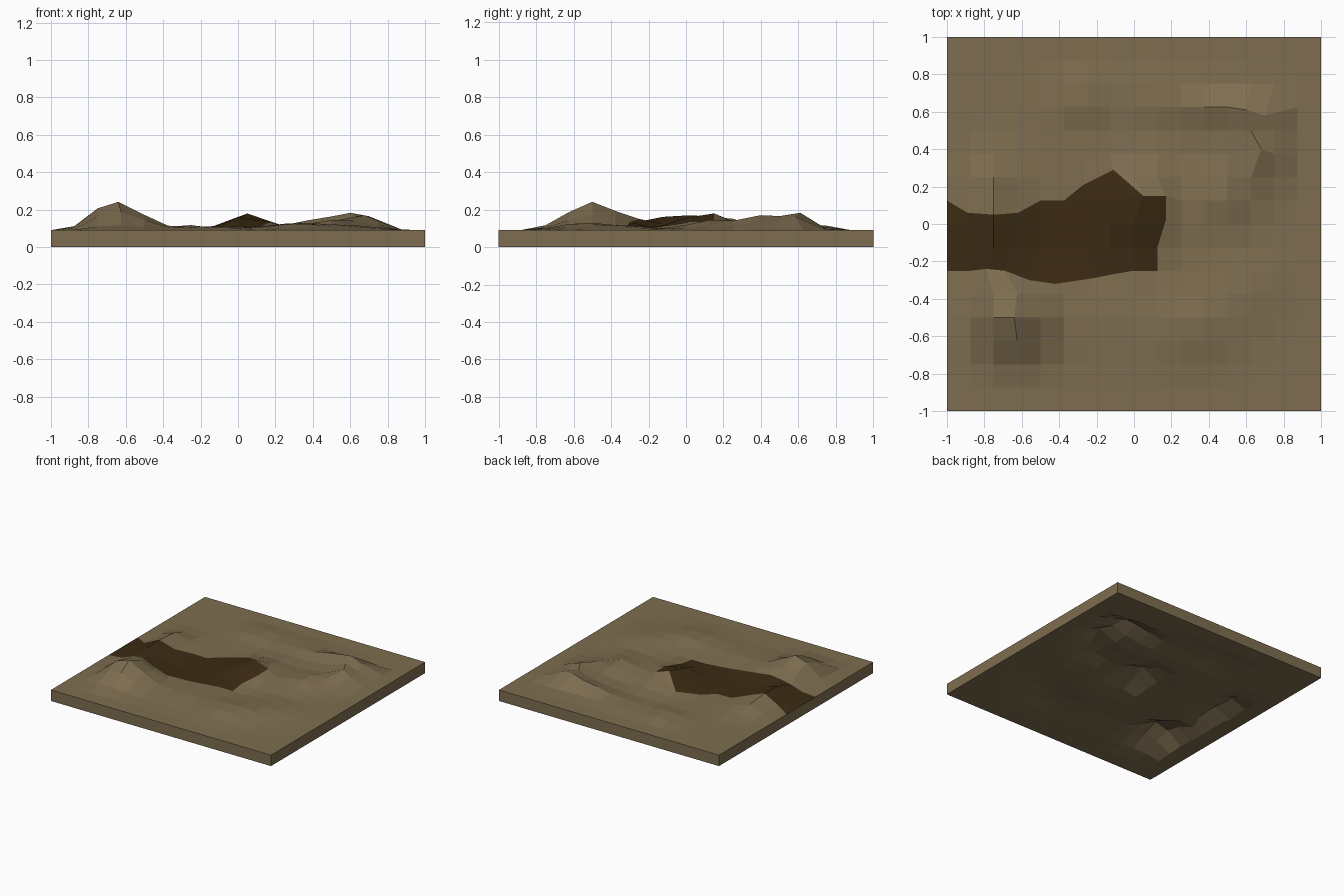
import bpy, bmesh, math

if "Cube" in bpy.data.objects:
    bpy.data.objects.remove(bpy.data.objects["Cube"])

N, STEP, BASE = 16, 0.125, 0.09

# Hills: x, y, height, radius x, radius y
HILLS = [(-0.65, -0.50, 0.150, 0.19, 0.19), (-0.74, -0.05, 0.075, 0.13, 0.25),
         (-0.76, 0.22, 0.045, 0.14, 0.16), (0.05, 0.10, 0.095, 0.15, 0.20),
         (-0.28, 0.68, 0.035, 0.14, 0.12), (0.66, 0.40, 0.080, 0.13, 0.17),
         (0.60, 0.60, 0.075, 0.17, 0.09), (0.48, 0.15, 0.055, 0.15, 0.18),
         (0.38, 0.62, 0.040, 0.15, 0.10), (0.32, -0.55, 0.040, 0.22, 0.18),
         (0.10, 0.68, 0.025, 0.15, 0.12), (0.60, -0.35, 0.025, 0.20, 0.20),
         (-0.15, -0.50, 0.020, 0.20, 0.20)]

# Grid corners pulled onto the winding bank of the path
MOVED = {(-7, 1): (-0.89, 0.06), (-6, 1): (-0.75, 0.05), (-5, 1): (-0.62, 0.06),
         (-2, 2): (-0.27, 0.21), (-1, 2): (-0.11, 0.29), (0, 1): (0.05, 0.15),
         (1, 1): (0.17, 0.15), (1, 0): (0.17, 0.02), (-1, -2): (-0.12, -0.27),
         (-2, -2): (-0.22, -0.29), (-3, -2): (-0.42, -0.32), (-4, -2): (-0.56, -0.30),
         (-5, -2): (-0.69, -0.25), (-6, -2): (-0.79, -0.24), (-5, -4): (-0.64, -0.50),
         (5, 5): (0.60, 0.61), (5, 3): (0.68, 0.40), (6, 5): (0.70, 0.58)}


def height(x, y):
    # Rolling ground fading to a flat rim
    z = sum(h * math.exp(-((x - a) / rx) ** 2 - ((y - b) / ry) ** 2)
            for a, b, h, rx, ry in HILLS)
    rim = min(1, max(0, (1 - max(abs(x), abs(y))) / 0.22))
    return z * rim


def material(name, color):
    m = bpy.data.materials.new(name)
    m.diffuse_color = (*color, 1)
    m.use_nodes = True
    m.node_tree.nodes["Principled BSDF"].inputs["Base Color"].default_value = m.diffuse_color
    return m


bm = bmesh.new()
H = N // 2
top, bottom = {}, {}
for i in range(-H, H + 1):
    for j in range(-H, H + 1):
        x, y = MOVED.get((i, j), (i * STEP, j * STEP))
        z = height(x, y)
        top[i, j] = bm.verts.new((x, y, z + BASE))
        bottom[i, j] = bm.verts.new((x, y, z))


def add(layer, keys, mat=0):
    f = bm.faces.new([layer[k] for k in keys])
    f.material_index = mat


# Ground surface with the dark path, and the matching underside
for i in range(-H, H):
    for j in range(-H, H):
        a, b, c, d = (i, j), (i + 1, j), (i + 1, j + 1), (i, j + 1)
        add(bottom, (d, c, b, a))
        if a == (-3, 1):
            add(top, (a, b, c), 1)
            add(top, (a, c, d))
        elif a == (-1, 1):
            add(top, (a, b, d), 1)
            add(top, (b, c, d))
        else:
            dark = (i <= 0 and -2 <= j <= 0) or a == (-2, 1)
            add(top, (a, b, c, d), int(dark))

# Side walls
for k in range(-H, H):
    for p, q in (((k, -H), (k + 1, -H)), ((H, k), (H, k + 1)),
                 ((k + 1, H), (k, H)), ((-H, k + 1), (-H, k))):
        bm.faces.new((bottom[p], bottom[q], top[q], top[p]))

mesh = bpy.data.meshes.new("ground_tile")
bm.to_mesh(mesh)
bm.free()
mesh.materials.append(material("dry_earth", (0.21, 0.155, 0.08)))
mesh.materials.append(material("dark_path", (0.045, 0.024, 0.007)))
bpy.context.collection.objects.link(bpy.data.objects.new("ground_tile", mesh))
